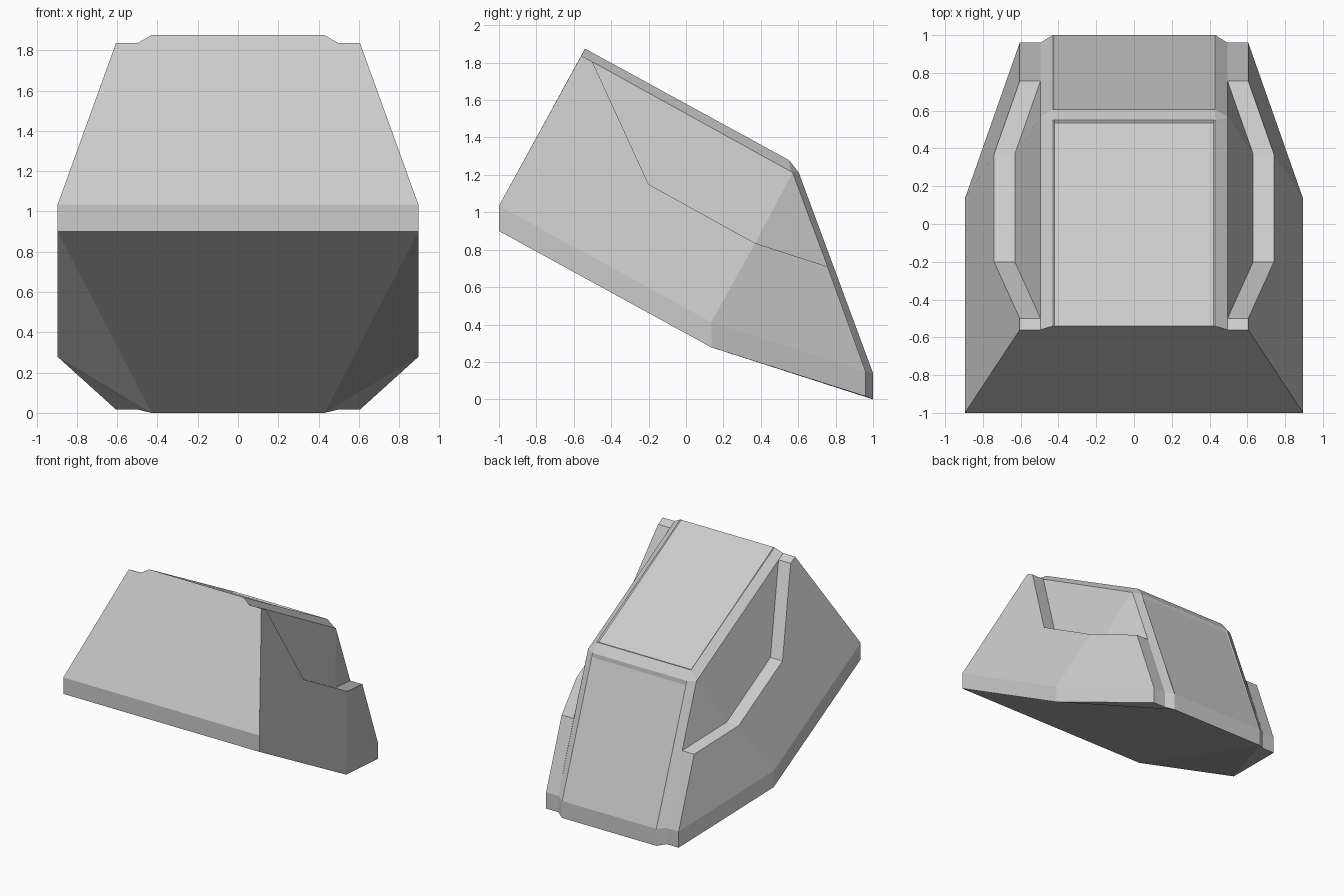
import bpy, bmesh

if "Cube" in bpy.data.objects:
    bpy.data.objects.remove(bpy.data.objects["Cube"])


def make_part(name, faces):
    """Build an object from half (+x) polygons, mirrored across x = 0."""
    bm = bmesh.new()
    for poly in faces:
        bm.faces.new([bm.verts.new(p) for p in poly])
        bm.faces.new([bm.verts.new((-x, y, z)) for x, y, z in reversed(poly)])
    bmesh.ops.remove_doubles(bm, verts=bm.verts, dist=0.0005)
    bmesh.ops.recalc_face_normals(bm, faces=bm.faces)
    mesh = bpy.data.meshes.new(name)
    bm.to_mesh(mesh)
    bm.free()
    obj = bpy.data.objects.new(name, mesh)
    bpy.context.collection.objects.link(obj)
    return obj


def centre(p):
    return (0, p[1], p[2])


STEP = 0.11   # depth of the side recesses


def inward(p):
    return (p[0] - STEP, p[1], p[2])


# Key corners of the right half
rim_front_low, rim_front = (0.895, -1, 0.9), (0.895, -1, 1.035)
rim_mid_low, rim_mid = (0.895, 0.135, 0.278), (0.895, 0.135, 0.413)
rim_back_low, rim_back = (0.605, 0.96, 0.016), (0.605, 0.96, 0.15)
peak, roof_back = (0.605, -0.56, 1.837), (0.605, 0.57, 1.213)

# Outer boundary of the side recess and its inward copy
ledge = [(0.605, -0.5, 1.804), (0.741, -0.2, 1.15), (0.741, 0.37, 0.835), (0.605, 0.757, 0.71)]
inner = [inward(p) for p in ledge]
inner_peak, inner_roof = inward(peak), inward(roof_back)
back_top, back_low = inward(rim_back), inward(rim_back_low)
ridge_peak, ridge_low = (0.43, -0.54, 1.875), (0.43, 1, 0)

# Raised centre: profiles (y, z) for shoulder, raised edge and shallow inset panels
edge_profile = [(-0.54, 1.875), (0.54, 1.285), (0.55, 1.28), (0.605, 1.21), (0.615, 1.18), (1, 0.14), (1, 0)]
inset_profile = list(edge_profile)
inset_profile[1] = (0.535, 1.275)
inset_profile[4] = (0.608, 1.176)
low_profile = [peak[1:], (0.55, 1.224), (0.56, 1.218), roof_back[1:], (0.58, 1.186), rim_back[1:], rim_back_low[1:]]

rows = [[(x, y, z) for y, z in prof] for x, prof in
        ((0.495, low_profile), (0.43, edge_profile), (0.422, inset_profile), (0, inset_profile))]
spine = []
for a, b in zip(rows, rows[1:]):
    for i in range(len(a) - 1):
        spine.append([a[i], a[i + 1], b[i + 1], b[i]])
make_part("raised_centre", spine)

# Hull: front slope, rim, sloped sides, recess ledges and walls
hull = [
    [centre(rim_front), rim_front, peak, inner_peak, ridge_peak, centre(ridge_peak)],
    [centre(rim_front_low), rim_front_low, rim_front, centre(rim_front)],
    [rim_front_low, rim_mid_low, rim_mid, rim_front],
    [rim_mid_low, rim_back_low, rim_back, rim_mid],
    [rim_back_low, back_low, back_top, rim_back],
    [rim_front, rim_mid, ledge[2], ledge[1], ledge[0], peak],
    [rim_mid, rim_back, ledge[3], ledge[2]],
    [peak, ledge[0], inner[0], inner_peak],
    [ledge[3], rim_back, back_top, inner[3]],
    [inner[0], inner[1], inner[2], inner_roof],
    [inner[2], inner[3], inner_roof],
]
for i in range(3):
    hull.append([ledge[i], ledge[i + 1], inner[i + 1], inner[i]])

# Underside: flat centre from front edge to back edge, side facets falling to the rim
hull += [
    [centre(rim_front_low), centre(ridge_low), ridge_low, rim_front_low],
    [rim_front_low, ridge_low, rim_mid_low],
    [rim_mid_low, ridge_low, back_low],
    [rim_mid_low, back_low, rim_back_low],
]
make_part("hull", hull)
